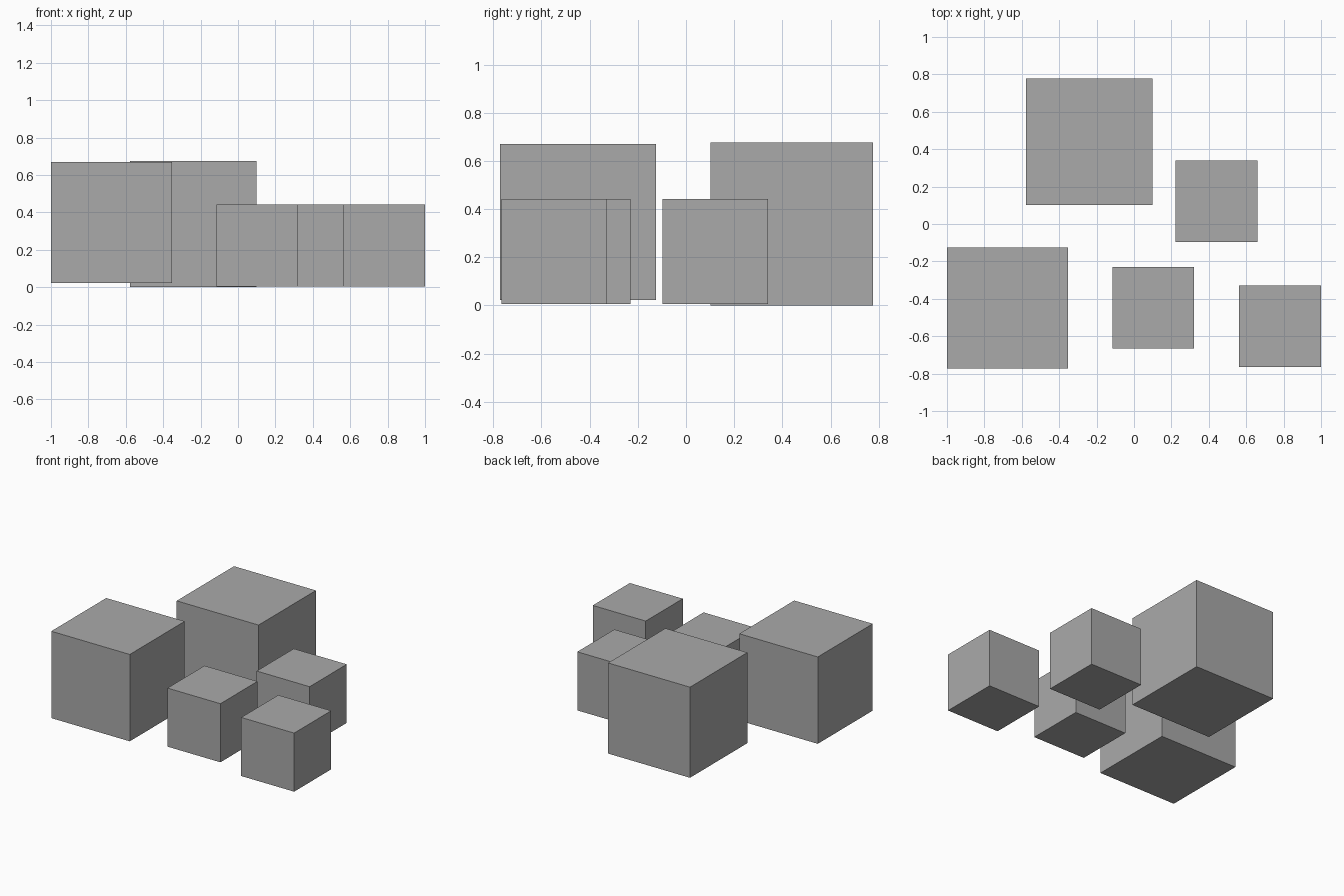
import bpy

if "Cube" in bpy.data.objects:
    bpy.data.objects.remove(bpy.data.objects["Cube"])

gray = bpy.data.materials.new("plain_gray")
gray.diffuse_color = (0.4, 0.4, 0.4, 1.0)
gray.use_nodes = True
gray.node_tree.nodes["Principled BSDF"].inputs["Base Color"].default_value = gray.diffuse_color


def cube(name, size, x, y, bottom):
    """Cube of the given edge length, centred on x, y and resting at bottom."""
    bpy.ops.mesh.primitive_cube_add(size=size, location=(x, y, bottom + size / 2))
    obj = bpy.context.object
    obj.name = name
    obj.data.materials.append(gray)


# Two large cubes, the left one raised slightly
cube("large_cube_back", 0.676, -0.239, 0.439, 0.0)
cube("large_cube_left", 0.648, -0.676, -0.449, 0.022)

# Three matching small cubes
for name, x, y in (("small_cube_back", 0.441, 0.121),
                   ("small_cube_middle", 0.103, -0.448),
                   ("small_cube_right", 0.781, -0.547)):
    cube(name, 0.437, x, y, 0.005)
